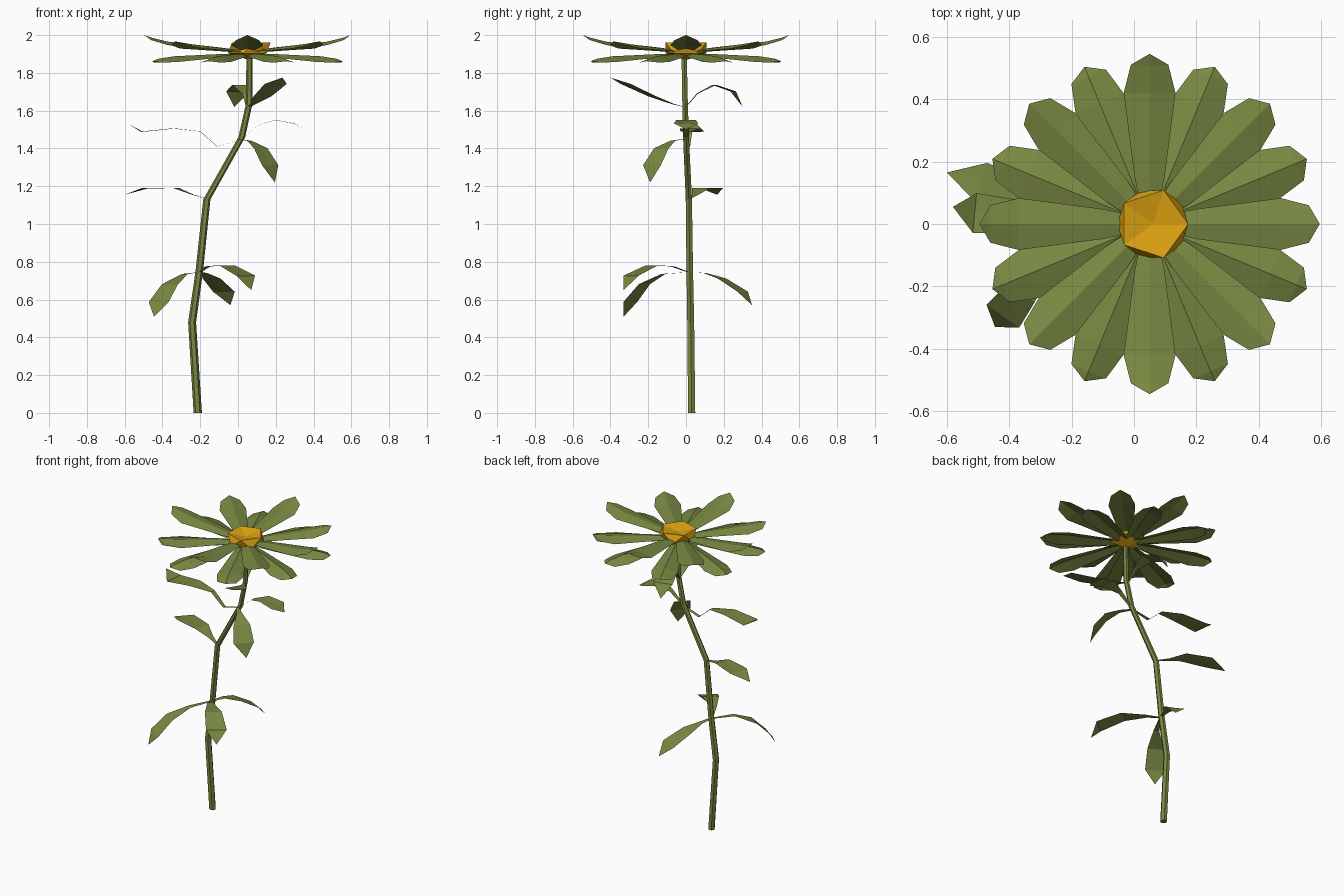
import bpy, bmesh
from math import sin, cos, pi, radians
from mathutils import Vector, Matrix

cube = bpy.data.objects.get("Cube")
if cube:
    bpy.data.objects.remove(cube)


def material(name, rgb):
    m = bpy.data.materials.new(name)
    m.use_nodes = True
    m.diffuse_color = (*rgb, 1)
    m.node_tree.nodes["Principled BSDF"].inputs["Base Color"].default_value = (*rgb, 1)
    return m


GREEN = material("leaf_green", (0.19, 0.25, 0.055))
GOLD = material("golden_yellow", (0.74, 0.37, 0.006))


def finish(bm, name, mat):
    mesh = bpy.data.meshes.new(name)
    bm.to_mesh(mesh)
    bm.free()
    mesh.materials.append(mat)
    obj = bpy.data.objects.new(name, mesh)
    bpy.context.collection.objects.link(obj)


def blade(bm, path, widths, fold):
    """Thin strip along a path, ending in a point; fold lifts or drops its edges."""
    path = [Vector(p) for p in path]
    side = Vector((0, 0, 1)).cross(path[-1] - path[0]).normalized()
    rows = []
    for p, w in zip(path, widths):
        lift = Vector((0, 0, fold * w))
        rows.append([bm.verts.new(p - side * w + lift), bm.verts.new(p),
                     bm.verts.new(p + side * w + lift)])
    tip = bm.verts.new(path[-1])
    for a, b in zip(rows, rows[1:]):
        for i in (0, 1):
            bm.faces.new((a[i], b[i], b[i + 1], a[i + 1]))
    for i in (0, 1):
        bm.faces.new((rows[-1][i], tip, rows[-1][i + 1]))


# Stem: six-sided tube through the bends
stem_path = [(-.213, .03, 0), (-.243, .025, .48), (-.205, .02, .75), (-.165, .015, 1.13),
             (.02, 0, 1.46), (.06, -.005, 1.64), (.06, -.01, 1.9)]
bm = bmesh.new()
rings = []
for i, (x, y, z) in enumerate(stem_path):
    r = .022 - .001 * i
    rings.append([bm.verts.new((x + r * cos(k * pi / 3), y + r * sin(k * pi / 3), z))
                  for k in range(6)])
for a, b in zip(rings, rings[1:]):
    for k in range(6):
        n = (k + 1) % 6
        bm.faces.new((a[k], a[n], b[n], b[k]))
bm.faces.new(rings[0][::-1])
bm.faces.new(rings[-1])
finish(bm, "stem", GREEN)

# Leaves: centre lines from the stem outwards
leaves = {
    "low_leaf_right": [(-.2, .02, .745), (-.28, -.12, .735), (-.36, -.22, .68), (-.42, -.295, .585), (-.445, -.33, .51)],
    "low_leaf_back": [(-.2, .02, .745), (-.18, .1, .74), (-.14, .19, .71), (-.075, .3, .64), (-.04, .35, .57)],
    "low_leaf_left": [(-.2, .01, .745), (-.16, -.07, .775), (-.06, -.18, .78), (.04, -.29, .725), (.07, -.33, .65)],
    "middle_leaf": [(-.17, .02, 1.135), (-.24, .05, 1.155), (-.33, .08, 1.19), (-.49, .135, 1.188), (-.6, .165, 1.155)],
    "upper_leaf_right": [(0, 0, 1.44), (-.11, .01, 1.41), (-.2, .015, 1.49), (-.34, .02, 1.505), (-.51, .035, 1.487), (-.58, .055, 1.53)],
    "upper_leaf_front": [(0, -.01, 1.45), (.06, -.07, 1.44), (.12, -.13, 1.4), (.17, -.18, 1.31), (.195, -.19, 1.22)],
    "upper_leaf_left": [(.02, 0, 1.45), (.11, 0, 1.525), (.2, 0, 1.55), (.3, 0, 1.53), (.35, 0, 1.5)],
    "top_leaf_front": [(.06, -.01, 1.62), (.08, -.07, 1.635), (.13, -.18, 1.675), (.2, -.32, 1.74), (.235, -.4, 1.775)],
    "top_leaf_back": [(.05, 0, 1.62), (.04, .06, 1.69), (.02, .15, 1.735), (0, .25, 1.7), (-.02, .3, 1.62)],
}
for name, path in leaves.items():
    widths = [.008, .018, .052, .064]
    if len(path) > 5:
        widths.insert(1, .012)
    bm = bmesh.new()
    blade(bm, path, widths, .03)
    finish(bm, name, GREEN)

# Petals: ridged along the middle, in three sets around the flower centre
radii = (.04, .15, .42, .51, .545)
tiers = (("upper_petals", 0, 90, -.22, (1.92, 1.935, 1.965, 1.987, 2)),
         ("diagonal_petals", 45, 90, -.28, (1.915, 1.928, 1.952, 1.963, 1.967)),
         ("lower_petals", 22.5, 45, -.35, (1.9, 1.9, 1.888, 1.875, 1.862)))
for name, start, step, fold, heights in tiers:
    bm = bmesh.new()
    for turn in range(0, 360, step):
        a = radians(start + turn)
        path = [(.05 + r * cos(a), r * sin(a), z) for r, z in zip(radii, heights)]
        blade(bm, path, (.025, .048, .083, .06), fold)
    finish(bm, name, GREEN)

# Flower centre: flattened faceted ball with its top corner pressed in
bm = bmesh.new()
bmesh.ops.create_icosphere(bm, subdivisions=1, radius=1)
top = max(bm.verts, key=lambda v: v.co.z)
top.co.z = .1
rim = max(bm.verts, key=lambda v: v.co.z).co
spin = Matrix.Rotation(Vector((1, 0)).angle_signed(rim.xy), 4, "Z")
bmesh.ops.transform(bm, matrix=spin, verts=bm.verts)
bmesh.ops.scale(bm, vec=(.127, .127, .065), verts=bm.verts)
bmesh.ops.translate(bm, vec=(.06, 0, 1.933), verts=bm.verts)
finish(bm, "flower_centre", GOLD)
